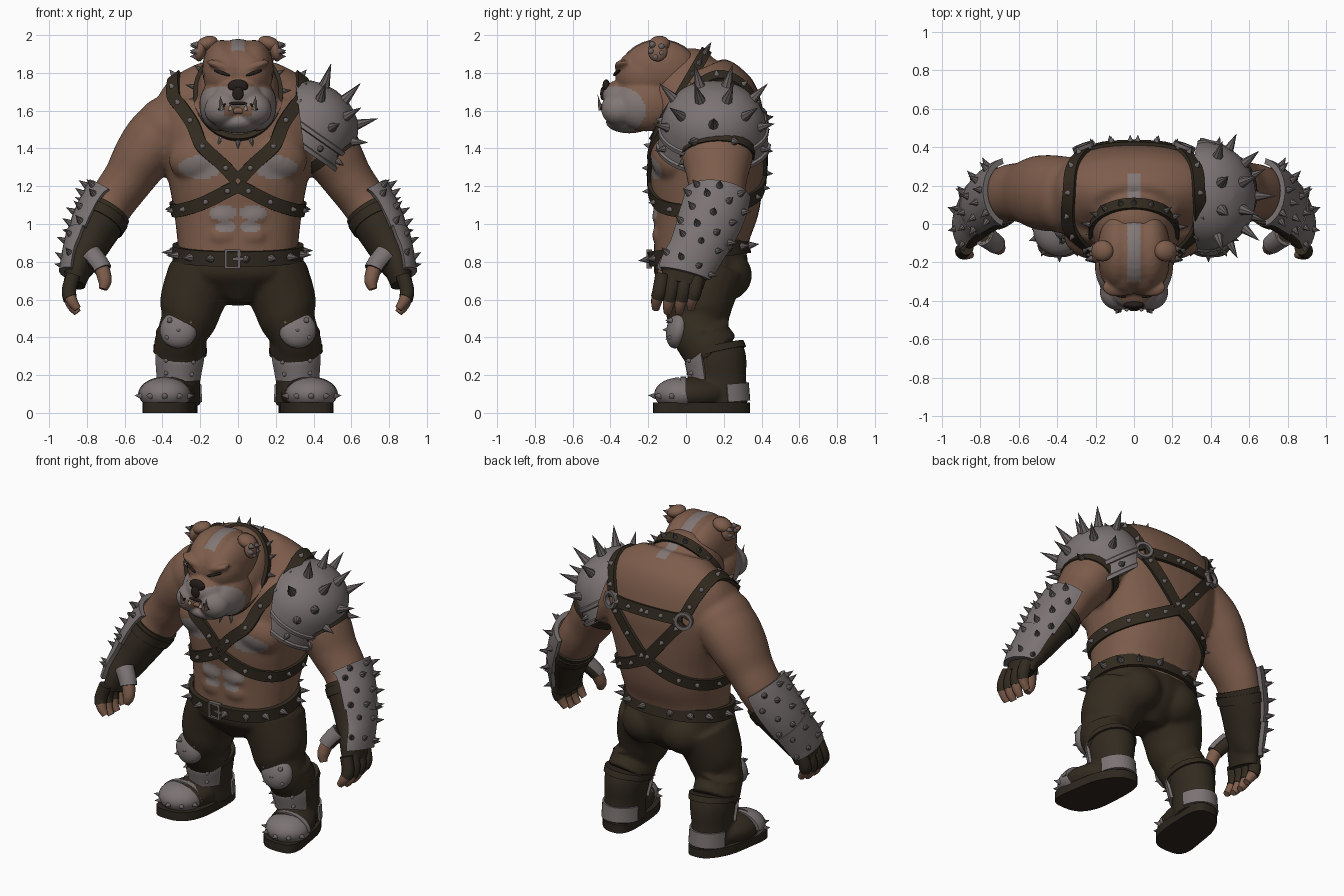
import bpy, bmesh, math
from math import sin, cos, pi, radians
from mathutils import Vector, Matrix, Euler
from mathutils.bvhtree import BVHTree

if "Cube" in bpy.data.objects:
    bpy.data.objects.remove(bpy.data.objects["Cube"])

def mat(name, *c):
    m = bpy.data.materials.new(name)
    m.diffuse_color = (*c, 1)
    m.use_nodes = True
    m.node_tree.nodes["Principled BSDF"].inputs["Base Color"].default_value = m.diffuse_color
    return m

SKIN = mat("brown_skin", 0.205, 0.108, 0.07)
FUR = mat("pale_fur", 0.22, 0.185, 0.178)
PLATE = mat("grey_plate", 0.2, 0.172, 0.172)
METAL = mat("spike_metal", 0.15, 0.127, 0.127)
LEATHER = mat("dark_leather", 0.031, 0.023, 0.014)
CLOTH = mat("trouser_cloth", 0.034, 0.0245, 0.0135)
SOLE = mat("sole_brown", 0.026, 0.0195, 0.013)
BLACK = mat("near_black", 0.018, 0.012, 0.010)
TOOTH = mat("tooth", 0.27, 0.225, 0.19)

# ---------- helpers ----------
def finish(name, bm, m, mirror=False):
    if mirror:
        new = bmesh.ops.duplicate(bm, geom=bm.verts[:] + bm.edges[:] + bm.faces[:])["geom"]
        for v in new:
            if isinstance(v, bmesh.types.BMVert):
                v.co.x *= -1
    bmesh.ops.recalc_face_normals(bm, faces=bm.faces[:])
    me = bpy.data.meshes.new(name)
    bm.to_mesh(me)
    bm.free()
    me.materials.append(m)
    ob = bpy.data.objects.new(name, me)
    bpy.context.scene.collection.objects.link(ob)
    return ob

def fuse(name, bm, voxel, mats, rule=None, mirror=False, smooth=6):
    """Melt overlapping volumes into one smooth skin, coloured by a rule."""
    ob = finish(name, bm, mats[0], mirror)
    r = ob.modifiers.new("remesh", 'REMESH')
    r.mode, r.voxel_size = 'VOXEL', voxel
    s = ob.modifiers.new("smooth", 'SMOOTH')
    s.iterations, s.factor = smooth, 0.5
    me = bpy.data.meshes.new_from_object(ob.evaluated_get(bpy.context.evaluated_depsgraph_get()))
    ob.modifiers.clear()
    ob.data = me
    me.materials.clear()
    for m in mats:
        me.materials.append(m)
    for p in me.polygons:
        p.material_index = rule(p.center) if rule else 0
    return ob, BVHTree.FromPolygons([v.co for v in me.vertices], [p.vertices[:] for p in me.polygons])

def ball(bm, loc, r, rot=(0, 0, 0), both=False):
    for s in ((1, -1) if both else (1,)):
        e = Euler((radians(rot[0]), s * radians(rot[1]), s * radians(rot[2]))).to_matrix().to_4x4()
        M = Matrix.Translation((s * loc[0], loc[1], loc[2])) @ e @ Matrix.Diagonal((*r, 1))
        bmesh.ops.create_uvsphere(bm, u_segments=24, v_segments=14, radius=1, matrix=M)

def spline(P, k=6):
    Q = [Vector(p) for p in P]
    Q = [Q[0]] + Q + [Q[-1]]
    out = []
    for i in range(1, len(Q) - 2):
        a, b, c, d = Q[i - 1:i + 3]
        for j in range(k):
            t = j / k
            out.append((b * 2 + (c - a) * t + (a * 2 - b * 5 + c * 4 - d) * t * t
                        + (b * 3 - a - c * 3 + d) * t ** 3) * 0.5)
    return out + [Q[-2]]

def frames(P, k=6):
    S, out = spline(P, k), []
    C = [Vector(s[:3]) for s in S]
    for i, s in enumerate(S):
        t = (C[min(i + 1, len(C) - 1)] - C[max(i - 1, 0)]).normalized()
        u = (Vector((1, 0, 0)) - t * t.x).normalized()
        v = t.cross(u)
        out.append((C[i], u, v if v.y > 0 else -v, s[3], s[4]))
    return out

def sec(f, a, off=0, p=1):
    q = lambda w: math.copysign(abs(w) ** p, w)
    return f[0] + f[1] * (q(cos(a)) * (f[3] + off)) + f[2] * (q(sin(a)) * (f[4] + off))

def skin(bm, rings, closed=False):
    V = [[bm.verts.new(p) for p in r] for r in rings]
    n = len(V[0])
    for i in range(len(V) if closed else len(V) - 1):
        A, B = V[i], V[(i + 1) % len(V)]
        for j in range(n):
            bm.faces.new((A[j], A[(j + 1) % n], B[(j + 1) % n], B[j]))
    if not closed:
        bm.faces.new(V[0])
        bm.faces.new(V[-1])

def loft(bm, F, off=0, p=1, n=24):
    skin(bm, [[sec(f, 2 * pi * j / n, off, p) for j in range(n)] for f in F])

def shell(bm, F, lo, hi, mid, half, off, th=0.03, n=14):
    """Curved plate wrapped over a limb between two heights."""
    A = [radians(mid - half + 2 * half * j / n) for j in range(n + 1)]
    skin(bm, [[sec(f, a, off) for a in A] + [sec(f, a, off - th) for a in reversed(A)]
              for f in F if lo <= f[0].z <= hi])

def ribbon(bm, P, N, w, th, closed=False):
    R, n = [], len(P)
    for i in range(n):
        a, b = (P[i - 1], P[(i + 1) % n]) if closed else (P[max(i - 1, 0)], P[min(i + 1, n - 1)])
        s = (b - a).normalized().cross(N[i]).normalized() * (w / 2)
        lo, up = P[i] - N[i] * 0.012, P[i] + N[i] * th
        R.append((lo + s, up + s, up - s, lo - s))
    skin(bm, R, closed)

spikes = bmesh.new()
def spike(p, d, l, r, both=True):
    for s in ((1, -1) if both else (1,)):
        D = Vector((s * d[0], d[1], d[2])).normalized()
        c = Vector((s * p[0], p[1], p[2])) + D * (l / 2 - 0.006)
        M = Matrix.Translation(c) @ D.to_track_quat('Z', 'Y').to_matrix().to_4x4()
        bmesh.ops.create_cone(spikes, cap_ends=True, segments=8, radius1=r, radius2=0, depth=l, matrix=M)

# ---------- bare body: torso, neck, arms ----------
bm = bmesh.new()
loft(bm, frames([(0, .07, .78, .31, .24), (0, .085, .95, .325, .255), (0, .105, 1.1, .345, .285),
                 (0, .11, 1.25, .375, .30), (0, .12, 1.4, .42, .30), (0, .14, 1.55, .44, .285),
                 (0, .15, 1.67, .425, .24), (0, .13, 1.76, .35, .18), (0, .1, 1.83, .22, .11)]), p=.86, n=36)
ball(bm, (0, -.02, 1.69), (.22, .2, .255), (-30, 0, 0))
ball(bm, (.37, .15, 1.51), (.18, .2, .17), (0, 30, 0), True)
ball(bm, (.18, -.06, 1.36), (.19, .13, .14), (0, 15, 0), True)
for z in (.94, 1.04):
    ball(bm, (.075, -.14, z), (.08, .04, .055), both=True)
ARM = frames([(.34, .16, 1.53, .16, .19), (.43, .16, 1.45, .17, .2), (.51, .165, 1.35, .155, .19),
              (.58, .165, 1.24, .135, .16), (.665, .16, 1.12, .125, .145), (.745, .11, .98, .11, .137),
              (.805, .05, .85, .085, .115), (.845, 0, .76, .06, .11), (.865, -.02, .68, .045, .1)])
for s in (1, -1):
    loft(bm, [(Vector((s * f[0].x, f[0].y, f[0].z)), Vector((f[1].x, f[1].y, s * f[1].z)) if s > 0 else
               Vector((f[1].x, -f[1].y, -f[1].z)), f[2] if s > 0 else Vector((-f[2].x, f[2].y, f[2].z)),
               f[3], f[4]) for f in ARM])

def body_rule(c):
    e = lambda x, z, rx, rz: ((abs(c.x) - x) / rx) ** 2 + ((c.z - z) / rz) ** 2 < 1
    if c.y < .02 and (e(.2, 1.3, .115, .06) or e(.08, 1.06, .075, .04) or e(.07, .985, .055, .03)):
        return 1
    return int(c.z > 1.72 and .11 < c.y < .26 and abs(c.x) < .032)
body, BODY = fuse("body", bm, .014, [SKIN, FUR], body_rule)

# ---------- head ----------
bm = bmesh.new()
ball(bm, (0, -.14, 1.79), (.17, .22, .19))
ball(bm, (.085, -.14, 1.82), (.105, .2, .155), both=True)
ball(bm, (.05, -.2, 1.79), (.135, .175, .15), both=True)
ball(bm, (.1, -.21, 1.63), (.105, .17, .14), both=True)
ball(bm, (0, -.32, 1.68), (.13, .125, .09))
ball(bm, (.08, -.355, 1.61), (.1, .095, .09), (0, 20, 0), True)
ball(bm, (0, -.3, 1.54), (.13, .125, .06))
ball(bm, (.085, -.33, 1.835), (.085, .05, .025), (0, -18, 0), True)
def head_rule(c):
    if c.z > 1.88 and abs(c.x) < .036 - max(0, c.y) * .2 and c.y > -.3:
        return 1
    return int(((c.z - 1.6) / .13) ** 2 + ((c.y + .37) / .155) ** 2 < 1
               and not (abs(c.x) < .08 and 1.57 < c.z < 1.625))
head, HEAD = fuse("head", bm, .010, [SKIN, FUR], head_rule, smooth=4)
front = lambda x, z: HEAD.ray_cast(Vector((x, -1, z)), Vector((0, 1, 0)))[0]

bm = bmesh.new()   # nose, eye slits, mouth line
ball(bm, front(0, 1.73), (.054, .02, .036))
ball(bm, front(0, 1.69), (.03, .012, .035))
ball(bm, front(.085, 1.8), (.048, .012, .009), (0, -18, 20), True)
ball(bm, front(0, 1.638), (.085, .012, .009))
ball(bm, front(.085, 1.62), (.028, .012, .008), (0, 40, 20), True)
finish("nose_eyes_mouth", bm, BLACK)
bm = bmesh.new()
ball(bm, front(0, 1.6), (.075, .02, .018))
finish("lower_lip", bm, SKIN)
hold, spikes = spikes, bmesh.new()
for x, l in ((.085, .085), (.04, .03)):
    spike(front(x, 1.61) + Vector((0, -.004, 0)), (.15, -.2, 1), l, .013)
finish("tusks", spikes, TOOTH)
spikes = hold
bm = bmesh.new()
ball(bm, (.165, -.14, 1.955), (.06, .055, .038), (0, 20, 0), True)
ball(bm, (.2, -.15, 1.915), (.03, .052, .055), (0, -12, 0), True)
finish("ears", bm, SKIN)
for y, z in ((-.18, 1.95), (-.13, 1.94), (-.16, 1.885), (-.185, 1.915), (-.13, 1.905)):
    spike((.222, y, z), (1, (y + .15) * 6, .1), .04, .018)

# ---------- harness ----------
def strap(bm, pts, w=.07, step=7):
    P = spline([Vector(p) for p in pts], 10)
    hits = [BODY.find_nearest(p) for p in P]
    P, N = [h[0] for h in hits], [h[1] for h in hits]
    for _ in range(4):
        P = [P[0]] + [(P[i - 1] + P[i] * 2 + P[i + 1]) / 4 for i in range(1, len(P) - 1)] + [P[-1]]
        N = [N[0]] + [(N[i - 1] + N[i] + N[i + 1]).normalized() for i in range(1, len(N) - 1)] + [N[-1]]
    ribbon(bm, P, N, w, .018)
    for i in range(4, len(P) - 2, step):
        spike(P[i] + N[i] * .017, N[i], .04, .018)
bm = bmesh.new()
strap(bm, [(.01, -.25, 1.235), (.18, -.28, 1.42), (.3, -.17, 1.6), (.37, -.02, 1.73),
           (.365, .18, 1.83), (.33, .42, 1.7), (.3, .5, 1.59)])
strap(bm, [(.0, -.25, 1.2), (.18, -.26, 1.11), (.36, -.08, 1.065), (.41, .12, 1.07),
           (.34, .38, 1.1), (.17, .46, 1.16), (0, .47, 1.24)])
strap(bm, [(.29, .5, 1.55), (.15, .5, 1.4), (0, .48, 1.24)])
strap(bm, [(.28, .5, 1.575), (.14, .5, 1.575), (0, .5, 1.575)])
finish("harness_straps", bm, LEATHER, True)
bm = bmesh.new()
c, nr, _, _ = BODY.find_nearest(Vector((.3, .5, 1.57)))
q = nr.to_track_quat('Z', 'Y')
ribbon(bm, [c + nr * .018 + q @ Vector((.047 * cos(a * pi / 10), .047 * sin(a * pi / 10), 0)) for a in range(20)],
       [nr] * 20, .02, .018, True)
finish("harness_rings", bm, METAL, True)

# ---------- collar and belt ----------
def hoop(name, c, rx, u, w, count, l, r, p=1.0):
    """Closed studded band; u is its half axis square to x."""
    f = (Vector(c), Vector((1, 0, 0)), Vector(u).normalized(), rx, Vector(u).length)
    P = [sec(f, 2 * pi * i / 64, 0, p) for i in range(64)]
    N = [(sec(f, 2 * pi * i / 64) - f[0]).normalized() for i in range(64)]
    b = bmesh.new()
    ribbon(b, P, N, w, .016, True)
    finish(name, b, LEATHER)
    for i in range(count):
        j = int((i + .5) * 64 / count)
        spike(P[j] + N[j] * .014, N[j], l, r, False)
hoop("collar", (0, -.03, 1.68), .222, (0, .133, .23), .06, 18, .055, .018)
hoop("belt", (0, .07, .85), .332, (0, .253, .035), .08, 15, .065, .024, .9)
bm = bmesh.new()
ribbon(bm, [Vector((-.03 + x, -.193, .815 + z)) for x, z in ((-.035, -.045), (.035, -.045), (.035, .045), (-.035, .045))],
       [Vector((0, -1, 0))] * 4, .018, .016, True)
ribbon(bm, [Vector((-.03, -.195, .815)), Vector((.03, -.195, .815))], [Vector((0, -1, 0))] * 2, .014, .013)
finish("belt_buckle", bm, METAL)

# ---------- trousers ----------
bm = bmesh.new()
loft(bm, frames([(0, .07, .86, .322, .242), (0, .08, .76, .335, .25), (0, .08, .68, .29, .22), (0, .07, .58, .07, .13)]), p=.9)
LEG = [(.19, .09, .74, .18, .22), (.24, .07, .6, .172, .185), (.262, .06, .5, .152, .165),
       (.297, .06, .42, .13, .135), (.305, .11, .36, .14, .15), (.31, .15, .31, .13, .15)]
for s in (1, -1):
    loft(bm, frames([(s * p[0], *p[1:]) for p in LEG]))
ball(bm, (.14, .2, .73), (.15, .15, .14), both=True)
for z in (.375, .46):
    ball(bm, (.3, .09, z), (.14, .145, .022), (8, 10, 0), True)
fuse("trousers", bm, .014, [CLOTH], smooth=4)
bm = bmesh.new()
ball(bm, (.315, -.045, .44), (.1, .058, .1), (-12, 0, 8))
finish("knee_pads", bm, PLATE, True)
for x, z in ((.26, .48), (.36, .49), (.27, .39), (.37, .4), (.315, .44)):
    spike((.315 + (x - .315) * 1.1, -.097 + abs(x - .315) * .3, z), (x - .315, -.1, 0), .035, .016)

# ---------- boots ----------
SHAFT = frames([(.305, .15, .35, .13, .145), (.31, .165, .28, .128, .155), (.315, .175, .17, .115, .145),
                (.315, .185, .04, .118, .145)], 12)
bm = bmesh.new()
loft(bm, SHAFT)
ball(bm, (.365, .04, .1), (.135, .2, .088), (0, 0, 14))
fuse("boots", bm, .012, [LEATHER], mirror=True, smooth=3)
bm = bmesh.new()
rings = []
for z in (0, .055):
    R = []
    for i in range(40):
        a = 2 * pi * i / 40
        t = (1 + sin(a)) / 2
        q = lambda w: math.copysign(abs(w) ** .7, w)
        R.append(Vector((.4 - .1 * t + (.155 - .045 * t) * q(cos(a)), .082 + .256 * q(sin(a)), z)))
    rings.append(R)
skin(bm, rings)
finish("boot_soles", bm, SOLE, True)
bm = bmesh.new()
ball(bm, (.388, -.03, .1), (.138, .138, .088), (0, 0, 14))
bmesh.ops.bisect_plane(bm, geom=bm.verts[:] + bm.edges[:] + bm.faces[:], plane_co=(.38, -.02, .1),
                       plane_no=(-.15, .9, .25), clear_outer=True)
shell(bm, [(Vector((.388, -.03 + .03 * i, .095)), Vector((1, 0, 0)), Vector((0, 0, 1)), .14, .095) for i in range(2)],
      0, 1, 90, 88, .002, .02)   # raised rim behind the cap
finish("toe_caps", bm, PLATE, True)
for a in (-70, -35, 0, 35, 70):
    d = Vector((sin(radians(a)), -cos(radians(a)), .1))
    spike((.388 + .135 * d.x, -.03 + .135 * d.y, .09), d, .042, .018)
bm = bmesh.new()
shell(bm, SHAFT, .175, .33, -90, 62, .016)
shell(bm, SHAFT, .05, .15, 90, 75, .012)
finish("shin_and_heel_plates", bm, PLATE, True)
bm = bmesh.new()
loft(bm, [f for f in SHAFT if .315 < f[0].z], .012)
finish("boot_cuffs", bm, LEATHER, True)
for a, z in ((-120, .3), (-60, .3), (-120, .22), (-60, .22)):
    f = min(SHAFT, key=lambda g: abs(g[0].z - z))
    p = sec(f, radians(a), .016)
    spike(p, p - f[0], .035, .015)

# ---------- gloves, fingers, bracers ----------
bm = bmesh.new()
tips = bmesh.new()
loft(bm, [f for f in ARM if f[0].z < 1.08], .012)
loft(bm, [f for f in ARM if 1.0 < f[0].z < 1.07], .02)
for i in range(4):
    y, d = -.125 + .062 * i, .02 * (i in (0, 3))
    F = frames([(.872, y, .73, .034, .034), (.895, y - .015, .645, .034, .034),
                (.88, y - .03, .575 + d, .03, .03), (.85, y - .035, .53 + d, .02, .02)])
    loft(bm, F[:11], .004, n=12)
    loft(tips, F[9:], n=12)
F = frames([(.78, -.06, .84, .045, .045), (.725, -.1, .77, .04, .04), (.705, -.125, .7, .036, .036), (.715, -.135, .655, .022, .022)])
loft(bm, F[:8], .005, n=12)
loft(tips, F[6:], n=12)
finish("gloves", bm, LEATHER, True)
finish("finger_tips", tips, SKIN, True)
bm = bmesh.new()
shell(bm, F, .75, .84, 240, 90, .012, .02)
shell(bm, ARM, .9, 1.145, 0, 75, .037)
shell(bm, ARM, .72, .92, 0, 70, .043)
finish("bracers", bm, PLATE, True)
for k, z in enumerate((1.13, 1.07, 1.0, .93, .86, .77)):
    f = min(ARM, key=lambda g: abs(g[0].z - z))
    for a in ((-58, -20, 20, 58) if k % 2 else (-40, 0, 40)):
        p = sec(f, radians(a), .039)
        spike(p, p - f[0] + Vector((.02, 0, .02)), .055, .02)

# ---------- shoulder guard ----------
bm = bmesh.new()
loft(bm, [f for f in ARM if 1.35 < f[0].z < 1.41], .008)
finish("shoulder_guard_lining", bm, LEATHER)
M = Matrix.Translation((.385, .145, 1.515)) @ Matrix.Rotation(radians(35), 4, 'Y') @ Matrix.Diagonal((1.04, 1.14, 1.04, 1))
spot = lambda r, h, a: M @ Vector((r * cos(a), r * sin(a), h))
bm = bmesh.new()
prof = [(.002, .225), (.07, .217), (.13, .195), (.18, .16), (.217, .11), (.238, .05), (.247, -.005), (.257, -.01),
        (.258, -.03), (.247, -.035), (.252, -.065), (.256, -.09), (.268, -.095), (.268, -.115), (.245, -.115)]
skin(bm, [[spot(r, h, 2 * pi * j / 48) for j in range(48)] for r, h in prof])
bmesh.ops.bisect_plane(bm, geom=bm.verts[:] + bm.edges[:] + bm.faces[:], plane_co=(.335, 0, 1.5),
                       plane_no=(-1, 0, -.12), clear_outer=True)
finish("shoulder_guard", bm, PLATE)
for r, h, n, l, w, a0 in ((.09, .212, 4, .13, .03, .8), (.19, .148, 7, .12, .028, 0),
                          (.236, .06, 8, .095, .026, .4), (.252, -.065, 11, .06, .02, 0)):
    for j in range(n):
        p = spot(r, h, a0 + 2 * pi * j / n)
        if p.x > .39:
            spike(p, p - Vector((.37, .14, 1.45)), l, w, False)
finish("spikes", spikes, METAL)

# ---------- smooth shading ----------
for ob in bpy.context.scene.objects:
    ob.select_set(True)
bpy.context.view_layer.objects.active = body
bpy.ops.object.shade_smooth_by_angle(angle=radians(42))
